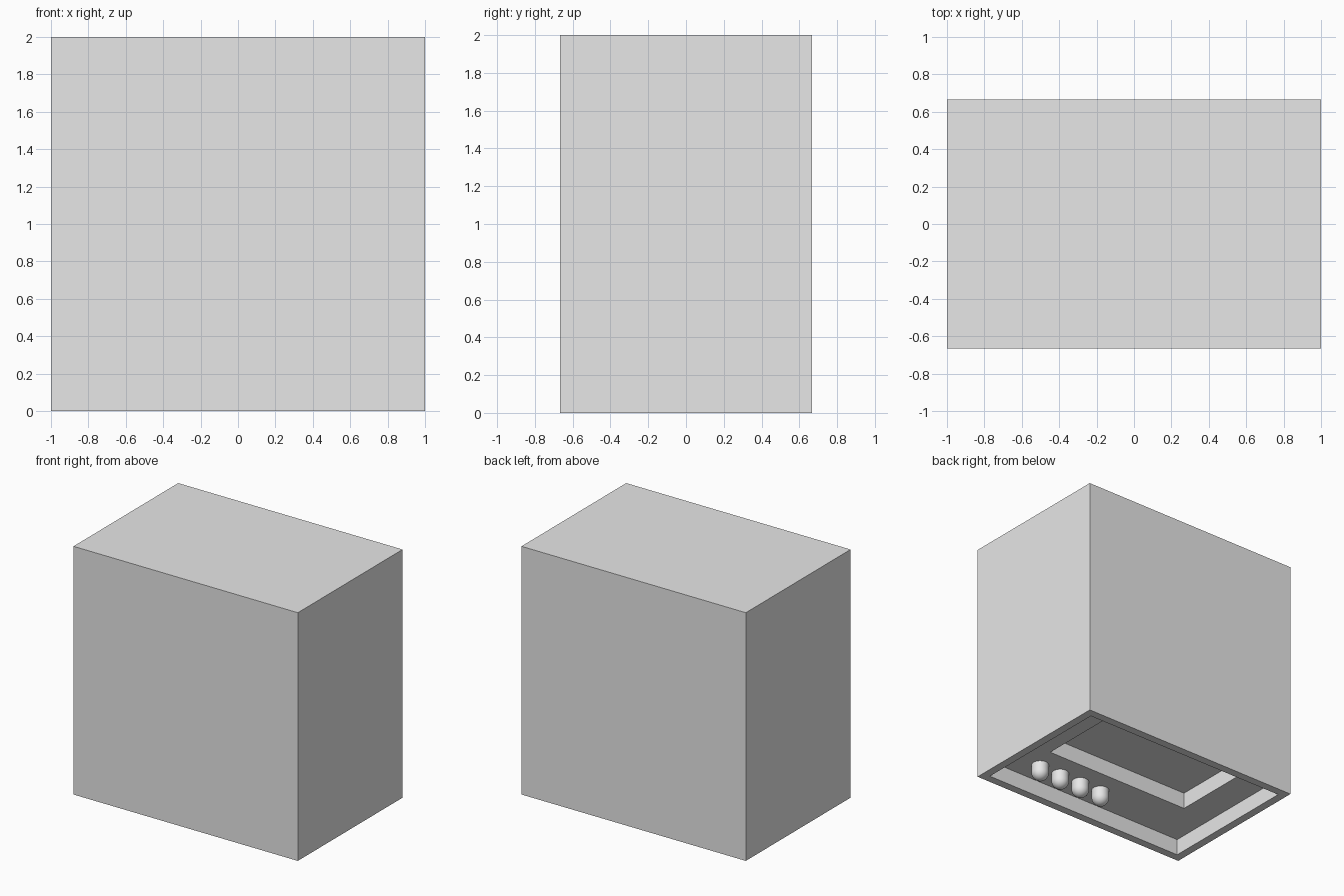
import bpy
import bmesh
from math import sin, cos, pi, radians
from mathutils import Matrix, Vector

old = bpy.data.objects.get("Cube")
if old:
    bpy.data.objects.remove(old, do_unlink=True)

UNIT = 2 / 30                      # design module
WALL, STEP = UNIT, 2 * UNIT        # rim width, recess depth

grey = bpy.data.materials.new("light_grey")
grey.use_nodes = True
grey.diffuse_color = (0.8, 0.8, 0.8, 1)
grey.node_tree.nodes["Principled BSDF"].inputs["Base Color"].default_value = grey.diffuse_color


def add_object(name, bm):
    bmesh.ops.recalc_face_normals(bm, faces=bm.faces)
    mesh = bpy.data.meshes.new(name)
    bm.to_mesh(mesh)
    bm.free()
    mesh.materials.append(grey)
    obj = bpy.data.objects.new(name, mesh)
    bpy.context.collection.objects.link(obj)
    return obj


def sink(bm, face, lo, hi, depth):
    """Cut a rectangular pocket (lo..hi in x and y) upward into a downward face."""
    bmesh.ops.inset_region(bm, faces=[face], thickness=0.01)
    centre = face.calc_center_median()
    for v in face.verts:
        v.co.x = hi[0] if v.co.x > centre.x else lo[0]
        v.co.y = hi[1] if v.co.y > centre.y else lo[1]
    bmesh.ops.inset_region(bm, faces=[face], thickness=0)
    bmesh.ops.translate(bm, verts=face.verts, vec=Vector((0, 0, depth)))


# Housing: solid block with a rimmed recess and a deeper pocket underneath
half_x, half_y, height = 1.0, 10 * UNIT, 2.0
bm = bmesh.new()
bmesh.ops.create_cube(bm, size=1, matrix=Matrix.Translation((0, 0, height / 2))
                      @ Matrix.Diagonal((2 * half_x, 2 * half_y, height, 1)))
floor = min(bm.faces, key=lambda f: f.calc_center_median().z)
rx, ry = half_x - WALL, half_y - WALL
sink(bm, floor, (-rx, -ry), (rx, ry), STEP)
sink(bm, floor, (-10 * UNIT, -3 * UNIT), (10 * UNIT, 7 * UNIT), STEP)
add_object("housing", bm)


# Pegs: round-ended studs hanging in a row from the recess floor
def add_peg(name, x, y, radius=UNIT):
    bm = bmesh.new()
    arc = [i * pi / 16 for i in range(9)]
    profile = [(radius, STEP)] + [(radius * cos(a), radius * (1 - sin(a))) for a in arc]
    verts = [bm.verts.new((r, 0, z)) for r, z in profile]
    edges = [bm.edges.new(pair) for pair in zip(verts, verts[1:])]
    bmesh.ops.spin(bm, geom=verts + edges, cent=(0, 0, 0), axis=(0, 0, 1),
                   angle=2 * pi, steps=32, use_duplicate=False)
    bmesh.ops.remove_doubles(bm, verts=bm.verts, dist=0.0005)
    peg = add_object(name, bm)
    peg.location = (x, y, 0)
    bpy.ops.object.select_all(action='DESELECT')
    peg.select_set(True)
    bpy.context.view_layer.objects.active = peg
    bpy.ops.object.shade_smooth_by_angle(angle=radians(40))


for i in range(4):
    add_peg(f"peg_{i + 1}", 3 * UNIT * i, -6 * UNIT)
